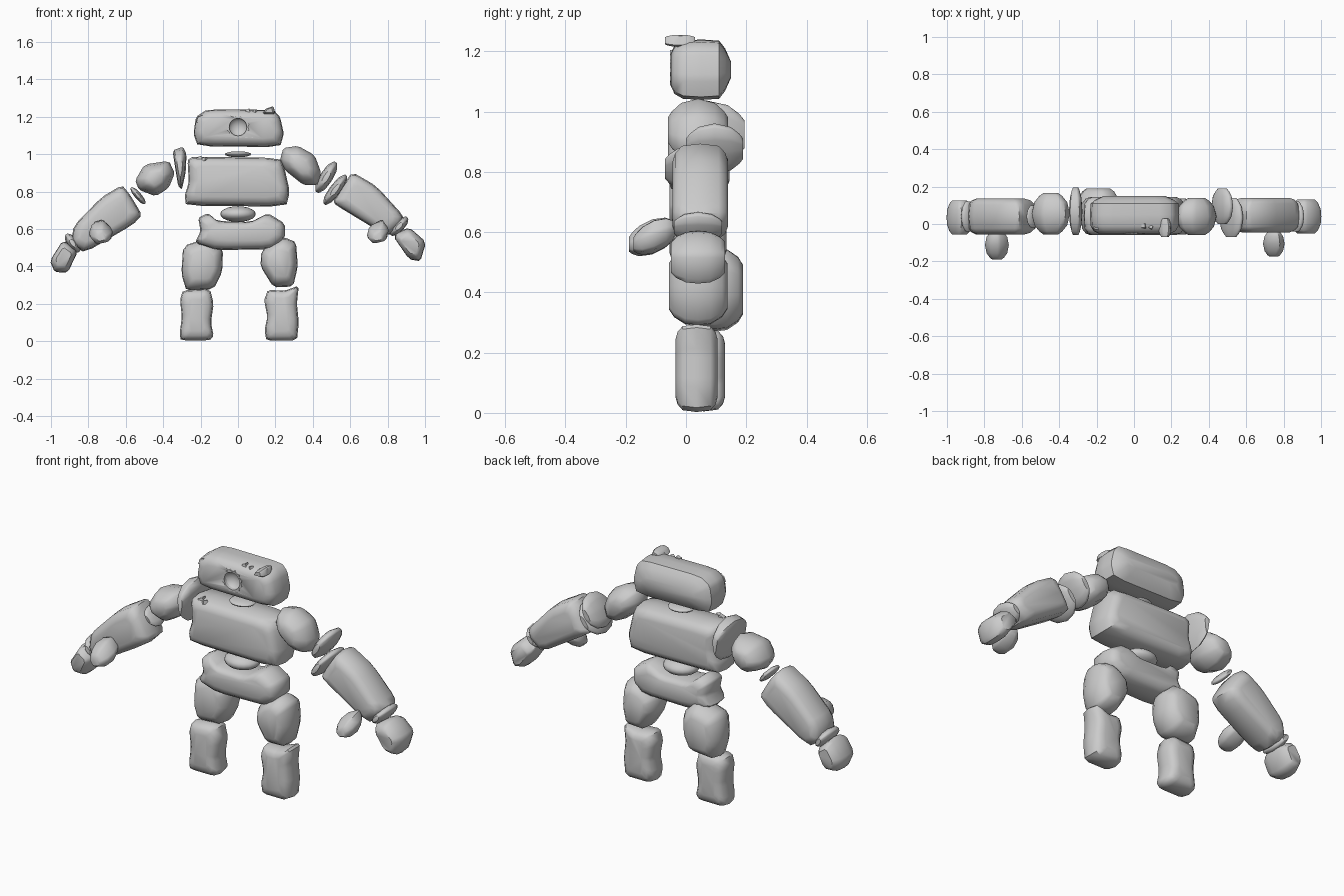
import bpy, bmesh, math

if "Cube" in bpy.data.objects:
    bpy.data.objects.remove(bpy.data.objects["Cube"])

stone = bpy.data.materials.new("grey_stone")
stone.diffuse_color = (0.6, 0.6, 0.6, 1)
stone.use_nodes = True
stone.node_tree.nodes["Principled BSDF"].inputs["Base Color"].default_value = stone.diffuse_color

# Depth profiles: (fraction of depth, size change); inset distances for blocks, scales for pebbles
BLOCK = [(0, .05), (.05, .025), (.17, .006), (.5, 0), (.83, .006), (.95, .025), (1, .05)]
HEAD = [(0, .045), (.06, .02), (.2, .004), (.5, 0), (.8, .004), (.9, .03), (1, .075)]
PEBBLE = [(0, .4), (.07, .6), (.22, .86), (.5, 1), (.78, .86), (.93, .6), (1, .4)]
CHUNK = [(0, .58), (.09, .78), (.28, .96), (.5, 1), (.72, .96), (.91, .78), (1, .58)]


def finish(name, bm, angle=45):
    bmesh.ops.recalc_face_normals(bm, faces=bm.faces)
    me = bpy.data.meshes.new(name)
    bm.to_mesh(me)
    bm.free()
    me.materials.append(stone)
    ob = bpy.data.objects.new(name, me)
    bpy.context.collection.objects.link(ob)
    bpy.ops.object.select_all(action='DESELECT')
    ob.select_set(True)
    bpy.context.view_layer.objects.active = ob
    bpy.ops.object.shade_smooth_by_angle(angle=math.radians(angle))
    return ob


def soften(pts, r=0.15):
    """Cut every corner of a closed outline."""
    out = []
    for i, p in enumerate(pts):
        a, b = pts[i - 1], pts[(i + 1) % len(pts)]
        for q in (a, b):
            out.append((p[0] + (q[0] - p[0]) * r, p[1] + (q[1] - p[1]) * r))
    return out


def rock(name, outline, y0, y1, rings=BLOCK, rise=0.0, tilt=0.0):
    """Front outline (x, z) swept through depth, shrinking along tilted axes towards both ends."""
    c, s = math.cos(math.radians(tilt)), math.sin(math.radians(tilt))
    pts = [(x * c + z * s, z * c - x * s) for x, z in soften(outline)]
    us, vs = [p[0] for p in pts], [p[1] for p in pts]
    cu, cv = (min(us) + max(us)) / 2, (min(vs) + max(vs)) / 2
    hu, hv = (max(us) - min(us)) / 2, (max(vs) - min(vs)) / 2
    bm = bmesh.new()
    loops = []
    for t, d in rings:
        if rings in (PEBBLE, CHUNK):
            su = sv = d
        else:
            su, sv = max(.3, 1 - d / hu), max(.25, 1 - d / hv)
        loop = []
        for u, v in pts:
            u, v = cu + (u - cu) * su, cv + (v - cv) * sv
            loop.append(bm.verts.new((u * c - v * s, y0 + (y1 - y0) * t,
                                      u * s + v * c + rise * (t - .5))))
        loops.append(loop)
    n = len(pts)
    for a, b in zip(loops, loops[1:]):
        for i in range(n):
            j = (i + 1) % n
            bm.faces.new((a[i], a[j], b[j], b[i]))
    bm.faces.new(loops[0])
    bm.faces.new(loops[-1])
    return finish(name, bm)


def ellipsoid(name, c, r):
    bm = bmesh.new()
    bmesh.ops.create_uvsphere(bm, u_segments=20, v_segments=10, radius=1)
    for v in bm.verts:
        v.co = [c[k] + v.co[k] * r[k] for k in range(3)]
    return finish(name, bm)


def disc(name, a, b, w, y0, y1):
    """Thin flat stone running from a to b in the front plane, w thick."""
    dx, dz = b[0] - a[0], b[1] - a[1]
    l = math.hypot(dx, dz)
    ux, uz = dx / l, dz / l
    prof = [(0, -.15), (0, .15), (.18, .43), (.5, .52), (.82, .43),
            (1, .15), (1, -.15), (.82, -.43), (.5, -.52), (.18, -.43)]
    return rock(name, [(a[0] + t * dx - uz * s * w, a[1] + t * dz + ux * s * w)
                       for t, s in prof], y0, y1, PEBBLE)


# Head with a round hollow eye
head = rock("head", [(-.238, 1.11), (-.215, 1.043), (.225, 1.038), (.245, 1.11), (.225, 1.2),
                     (.19, 1.237), (-.165, 1.24), (-.225, 1.2)], -.05, .15, HEAD)
cutter = ellipsoid("eye_cutter", (0, -.06, 1.145), (.053, .045, .053))
cutter.hide_render = True
cutter.hide_set(True)
cut = head.modifiers.new("eye_hollow", 'BOOLEAN')
cut.operation = 'DIFFERENCE'
cut.object = cutter
cut.solver = 'EXACT'

# Jagged rim around the eye
bm = bmesh.new()
N = 24
cols = []
for i in range(N):
    a = 2 * math.pi * i / N
    ro = .061 if i % 2 else .053
    cols.append([bm.verts.new((r * math.cos(a), y, 1.145 + r * math.sin(a)))
                 for r, y in ((.045, -.035), (.047, -.053), (ro, -.053), (ro, -.035))])
for i in range(N):
    p, q = cols[i], cols[(i + 1) % N]
    for k in range(4):
        m = (k + 1) % 4
        bm.faces.new((p[k], p[m], q[m], q[k]))
finish("eye_rim", bm, 30)

# Loose chips on the head and chest: x, y, z, size, turn
for i, (x, y, z, s, turn) in enumerate([(.165, -.01, 1.228, .032, .3), (.05, -.01, 1.23, .02, .8),
                                        (.09, -.015, 1.228, .016, .2),
                                        (-.2, -.015, 1.19, .026, .5), (-.21, -.015, .973, .026, .9),
                                        (-.18, -.03, .972, .02, .2)]):
    bm = bmesh.new()
    bmesh.ops.create_cone(bm, cap_ends=True, segments=4, radius1=s, radius2=s * .7, depth=s)
    for v in bm.verts:
        px, py, pz = v.co
        c, k = math.cos(turn), math.sin(turn)
        v.co = (x + px * c - py * k, y + px * k + py * c, z + pz + .3 * (px - py))
    finish(f"stone_chip_{i + 1}", bm, 20)
rock("brow_shard", [(.13, 1.215), (.2, 1.215), (.19, 1.257), (.15, 1.245)], -.07, .03, CHUNK)

# Neck, chest, waist and hips
ellipsoid("neck_disc", (0, .04, 1.0), (.07, .06, .016))
rock("chest", [(-.27, .97), (-.24, .987), (.225, .98), (.25, .92), (.277, .8), (.257, .72),
               (-.278, .725), (-.285, .78), (-.263, .85)], -.06, .145)
ellipsoid("waist_stone", (0, .04, .68), (.095, .085, .042))
rock("hips", [(-.213, .66), (-.16, .685), (-.11, .643), (.07, .638), (.16, .685), (.25, .63),
              (.25, .55), (.19, .493), (-.12, .487), (-.23, .525), (-.2, .59)], -.05, .135)

# Legs
rock("thigh_left", [(-.293, .51), (-.15, .555), (-.08, .49), (-.085, .37), (-.13, .28),
                    (-.275, .268), (-.303, .36)], -.0, .19, CHUNK)
rock("thigh_right", [(.19, .535), (.25, .555), (.31, .53), (.32, .4), (.295, .293),
                     (.19, .288), (.12, .4), (.125, .48)], -.057, .137, CHUNK)
rock("shin_left", [(-.295, .272), (-.15, .28), (-.13, .2), (-.145, .1), (-.13, .03),
                   (-.15, .005), (-.305, .005), (-.312, .04), (-.3, .13), (-.31, .22)], -.01, .13)
rock("shin_right", [(.16, .275), (.25, .27), (.325, .298), (.315, .2), (.325, .1), (.315, .003),
                    (.152, .003), (.142, .06), (.157, .13), (.14, .22)], -.035, .105)

# Shoulders and upper arms
rock("shoulder_flake_left", [(-.35, 1.02), (-.295, 1.04), (-.275, 1.0), (-.28, .9), (-.3, .81),
                             (-.32, .83), (-.335, .92)], -.06, .195, PEBBLE)
rock("upper_arm_left", [(-.55, .86), (-.5, .945), (-.37, .965), (-.338, .9), (-.37, .82),
                        (-.44, .775), (-.53, .81)], -.055, .165, PEBBLE)
rock("shoulder_right", [(.225, .97), (.242, 1.033), (.32, 1.045), (.41, .995), (.445, .9),
                        (.425, .835), (.35, .835), (.25, .915)], -.06, .14, PEBBLE)

# Elbow discs
disc("elbow_disc_left", (-.572, .822), (-.497, .735), .035, -.02, .1)
disc("elbow_disc_right_inner", (.522, .957), (.422, .797), .068, 0, .19)
disc("elbow_disc_right_outer", (.578, .887), (.462, .733), .06, -.07, .14)

# Forearms, wrists and hands
rock("forearm_left", [(-.62, .835), (-.73, .77), (-.88, .615), (-.89, .52), (-.82, .473),
                      (-.56, .625), (-.513, .675), (-.575, .78)], -.055, .135, tilt=36)
rock("forearm_right", [(.61, .905), (.74, .83), (.885, .67), (.875, .625), (.8, .56),
                       (.52, .73), (.51, .75), (.55, .815)], -.045, .14, tilt=-36)
disc("wrist_left", (-.918, .572), (-.85, .478), .055, -.04, .12)
disc("wrist_right", (.905, .662), (.818, .568), .055, -.04, .12)
rock("hand_left", [(-.935, .542), (-.855, .483), (-.91, .367), (-.98, .37), (-1.006, .43)],
     -.055, .125, CHUNK)
rock("hand_right", [(.915, .61), (.825, .568), (.915, .438), (.975, .428), (1.006, .53)],
     -.05, .13, CHUNK)

# Thumbs reach forward and drop towards the tip
rock("thumb_left", [(-.8, .57), (-.78, .628), (-.72, .645), (-.667, .59), (-.68, .542),
                    (-.76, .523)], -.19, -.035, PEBBLE, .05)
rock("thumb_right", [(.688, .56), (.7, .608), (.775, .645), (.807, .6), (.795, .545),
                     (.72, .528)], -.175, -.035, PEBBLE, .05)
